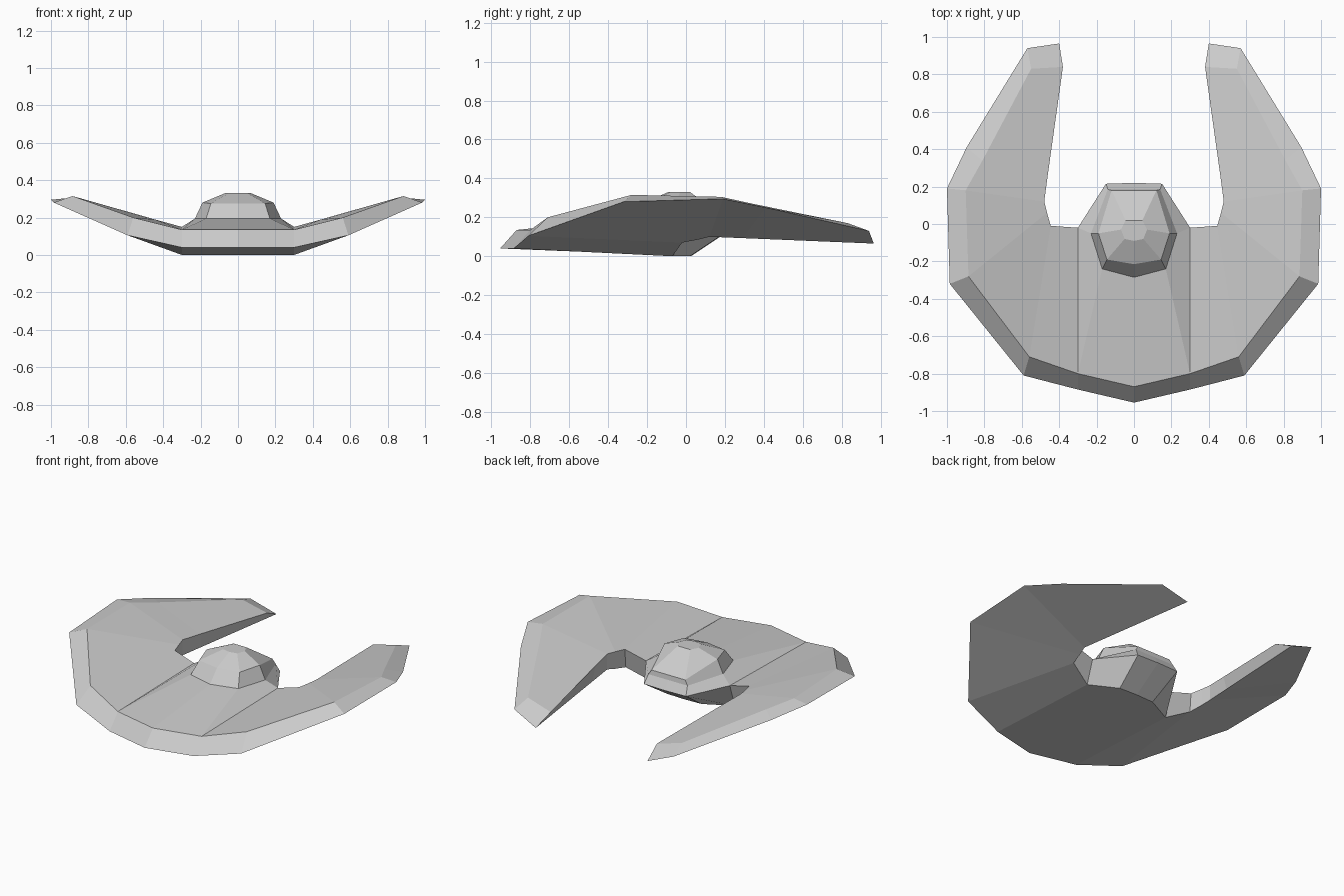
import bpy, bmesh

if "Cube" in bpy.data.objects:
    bpy.data.objects.remove(bpy.data.objects["Cube"])


def build(name, sections, closed=False, caps=(), skip=()):
    """Loft equal-length sections into a skin, then mirror it across x = 0."""
    bm = bmesh.new()
    rows = [[bm.verts.new(p) for p in s] for s in sections]
    n = len(rows[0])
    for i, (a, b) in enumerate(zip(rows, rows[1:])):
        for j in range(n if closed else n - 1):
            if (i, j) not in skip:
                k = (j + 1) % n
                bm.faces.new((a[j], a[k], b[k], b[j]))
    for c in caps:
        bm.faces.new(rows[c])
    bmesh.ops.mirror(bm, geom=bm.verts[:] + bm.edges[:] + bm.faces[:],
                     axis='X', merge_dist=0.0)
    bmesh.ops.remove_doubles(bm, verts=bm.verts[:], dist=0.0005)
    bmesh.ops.recalc_face_normals(bm, faces=bm.faces[:])
    me = bpy.data.meshes.new(name)
    bm.to_mesh(me)
    bm.free()
    ob = bpy.data.objects.new(name, me)
    bpy.context.collection.objects.link(ob)
    return ob


# Half rings, each running from the nose round to the stern
keel = [(0, -.955, .04), (.3, -.885, .04), (.3, -.07, 0), (.125, .02, 0), (0, .025, 0)]
deck = [(0, -.87, .135), (.3, -.8, .135), (.3, -.02, .15), (.15, .215, .13), (0, .22, .13)]
collar = [(0, -.285, .195), (.17, -.24, .195), (.23, -.05, .195), (.14, .185, .185), (0, .185, .185)]
shoulder = [(0, -.215, .275), (.145, -.19, .275), (.19, -.05, .28), (.12, .18, .215), (0, .18, .215)]
crown = [(0, -.09, .33), (.05, -.08, .33), (.07, -.03, .33), (.045, .02, .33), (0, .02, .33)]

# Central hull, open where the wings join
build("hull", [keel, deck, collar], caps=(0,), skip={(0, 1)})

# Faceted cockpit canopy
build("canopy", [collar, shoulder, crown], caps=(2,))

# Swept wings: rim bottom, rim top, inner top, inner bottom at each station
wing = [
    [keel[1], deck[1], deck[2], keel[2]],
    [(.59, -.81, .105), (.56, -.71, .2), (.445, -.01, .19), (.445, -.02, .07)],
    [(.985, -.32, .28), (.885, -.28, .315), (.465, .06, .195), (.465, .06, .085)],
    [(1, .19, .295), (.9, .18, .305), (.48, .12, .2), (.48, .12, .1)],
    [(.895, .41, .25), (.81, .34, .27), (.46, .27, .185), (.464, .29, .093)],
    [(.57, .94, .13), (.55, .83, .17), (.38, .84, .125), (.4, .965, .065)],
]
build("wings", wing, closed=True, caps=(-1,))
